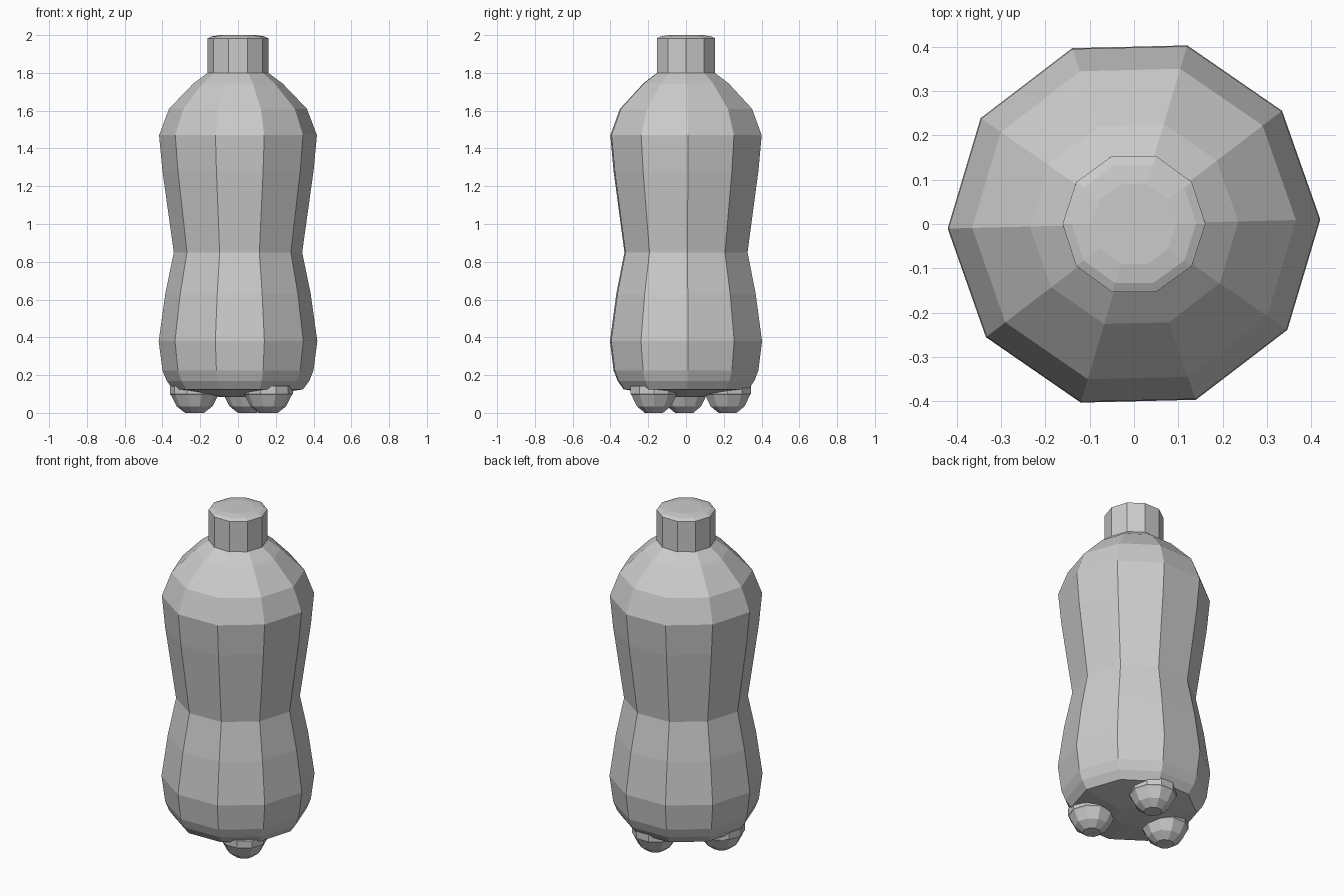
import bpy
import bmesh
from math import cos, sin, radians, tau

cube = bpy.data.objects.get("Cube")
if cube:
    bpy.data.objects.remove(cube, do_unlink=True)

# Single plain grey
grey = bpy.data.materials.new("plain_grey")
grey.use_nodes = True
colour = (0.6, 0.6, 0.6, 1)
grey.diffuse_color = colour
grey.node_tree.nodes["Principled BSDF"].inputs["Base Color"].default_value = colour


def lathe(name, profile, sides, turn=0, location=(0, 0, 0)):
    """Closed faceted solid from (radius, height) rings, bottom to top."""
    bm = bmesh.new()
    rings = []
    for r, z in profile:
        angles = [radians(turn) + tau * i / sides for i in range(sides)]
        rings.append([bm.verts.new((r * cos(a), r * sin(a), z)) for a in angles])
    for low, high in zip(rings, rings[1:]):
        for i in range(sides):
            j = (i + 1) % sides
            bm.faces.new((low[i], low[j], high[j], high[i]))
    bm.faces.new(rings[0][::-1])
    bm.faces.new(rings[-1])
    mesh = bpy.data.meshes.new(name)
    bm.to_mesh(mesh)
    bm.free()
    mesh.materials.append(grey)
    obj = bpy.data.objects.new(name, mesh)
    obj.location = location
    bpy.context.collection.objects.link(obj)
    return obj


# Waisted bottle body with a shallow convex underside
lathe("bottle_body", [
    (0.10, 0.085), (0.345, 0.125), (0.378, 0.17), (0.40, 0.225),
    (0.42, 0.38), (0.385, 0.63), (0.34, 0.85), (0.40, 1.28),
    (0.418, 1.47), (0.365, 1.61), (0.235, 1.745), (0.16, 1.80),
], 10, turn=1.4)

# Screw cap with a slightly domed top
lathe("cap", [(0.161, 1.795), (0.161, 1.983), (0.14, 1.993), (0.095, 2.0)], 10)

# Three rounded feet
foot = [(0.05, 0), (0.095, 0.035), (0.125, 0.095), (0.13, 0.10), (0.13, 0.143)]
for side, x, y in (("right", -0.23, -0.01), ("front", 0.16, -0.17), ("back", 0.05, 0.22)):
    lathe(side + "_foot", foot, 10, location=(x, y, 0))
